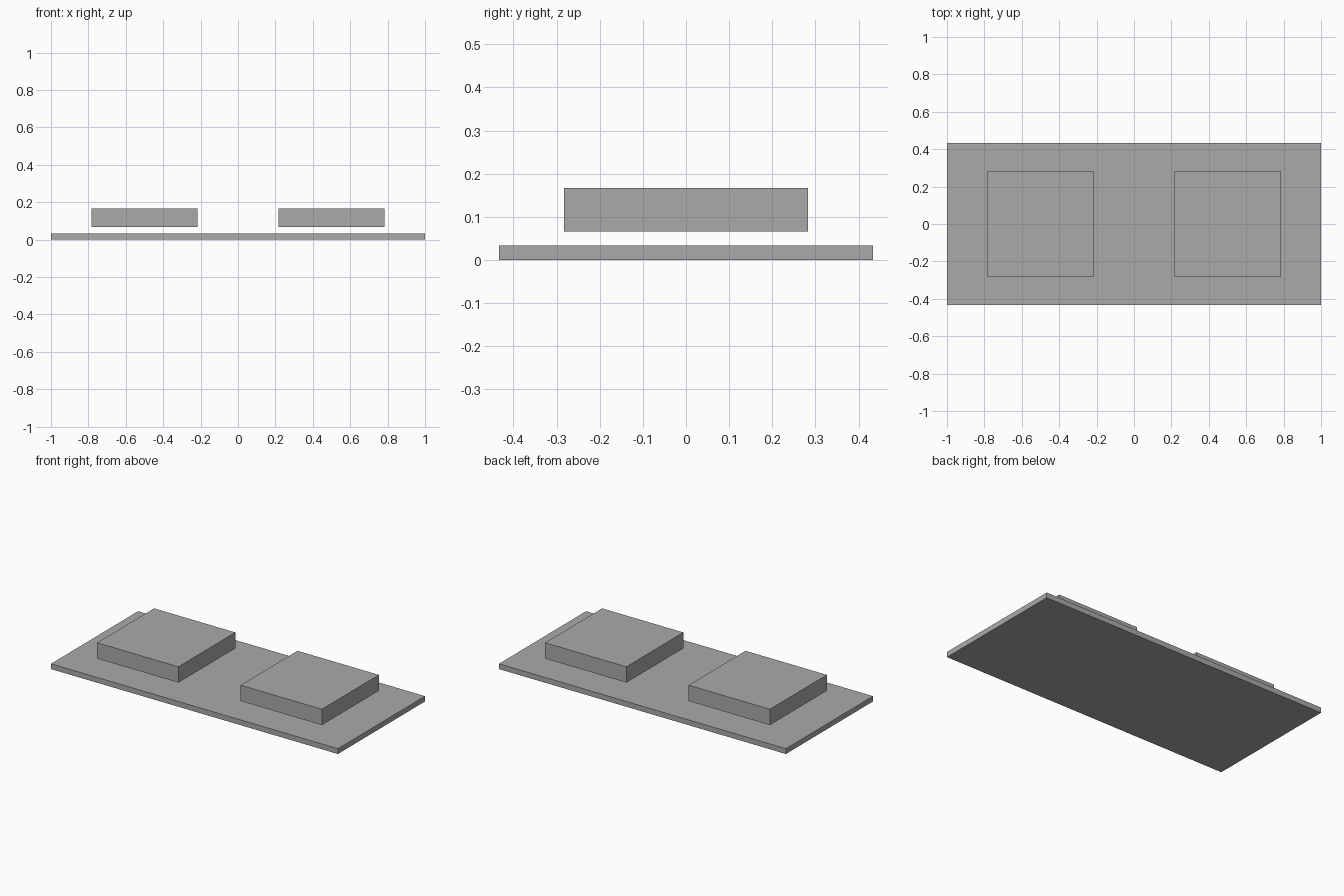
import bpy

cube = bpy.data.objects.get("Cube")
if cube:
    bpy.data.objects.remove(cube, do_unlink=True)

UNIT = 1 / 30  # the longest side is 60 units

grey = bpy.data.materials.new("plain grey")
grey.use_nodes = True
colour = (0.4, 0.4, 0.4, 1)
grey.diffuse_color = colour
grey.node_tree.nodes["Principled BSDF"].inputs["Base Color"].default_value = colour


def box(name, size, x, bottom):
    """Flat-sided box, centred on y, measured in units."""
    bpy.ops.mesh.primitive_cube_add(size=1)
    obj = bpy.context.object
    obj.name = obj.data.name = name
    for v in obj.data.vertices:
        v.co.x = (v.co.x * size[0] + x) * UNIT
        v.co.y *= size[1] * UNIT
        v.co.z = ((v.co.z + 0.5) * size[2] + bottom) * UNIT
    obj.data.materials.append(grey)
    return obj


# Thin base plate
box("base_plate", (60, 26, 1), 0, 0)

# Two square blocks floating just above the plate
for side, sign in (("left", 1), ("right", -1)):
    box(side + "_block", (17, 17, 3), sign * 15, 2)
